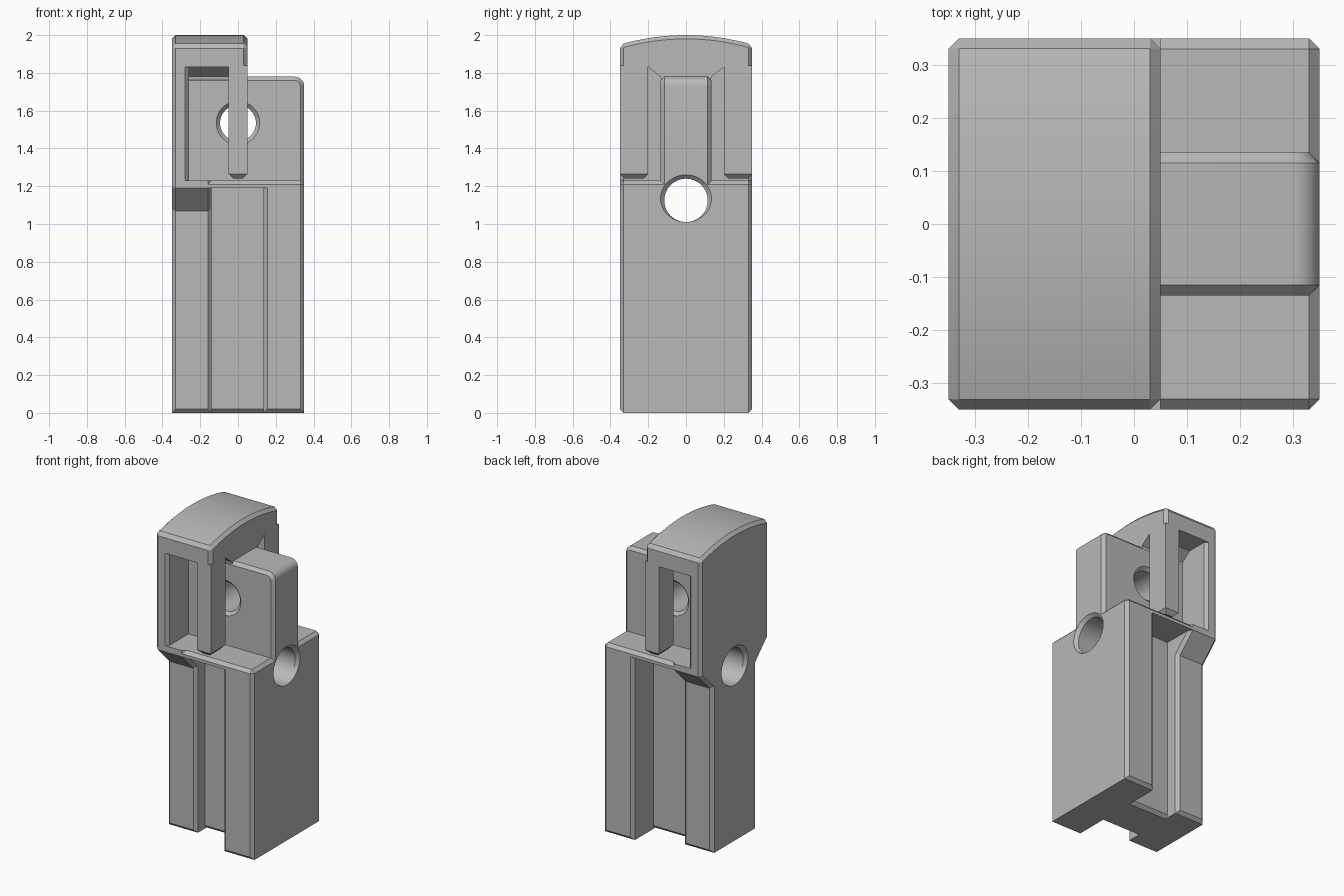
import bpy, bmesh, math
from mathutils import Vector

if "Cube" in bpy.data.objects:
    bpy.data.objects.remove(bpy.data.objects["Cube"])

GREY = (0.48, 0.48, 0.48, 1)
metal = bpy.data.materials.new("plain grey")
metal.use_nodes = True
metal.diffuse_color = GREY
metal.node_tree.nodes["Principled BSDF"].inputs["Base Color"].default_value = GREY

H = 0.35      # half width
C = 0.02      # chamfer
FLOOR = 1.23  # top of the body
CEIL = 1.83   # underside of the head


def finish(name, bm):
    bmesh.ops.recalc_face_normals(bm, faces=bm.faces)
    mesh = bpy.data.meshes.new(name)
    bm.to_mesh(mesh)
    bm.free()
    mesh.materials.append(metal)
    ob = bpy.data.objects.new(name, mesh)
    bpy.context.collection.objects.link(ob)
    return ob


def loft(rings):
    """Closed solid through rings of equal length."""
    bm = bmesh.new()
    vs = [[bm.verts.new(p) for p in r] for r in rings]
    n = len(vs[0])
    for a, b in zip(vs, vs[1:]):
        for i in range(n):
            j = (i + 1) % n
            bm.faces.new((a[i], a[j], b[j], b[i]))
    bm.faces.new(vs[0])
    bm.faces.new(vs[-1])
    return bm


def prism(name, pts, axis, lo, hi, rule=None, size=C):
    """Extrude a profile along x or y; chamfer sharp edges chosen by rule(mid, dir)."""
    place = (lambda p, t: (t, p[0], p[1])) if axis == "x" else (lambda p, t: (p[0], t, p[1]))
    bm = loft([[place(p, t) for p in pts] for t in (lo, hi)])
    bmesh.ops.recalc_face_normals(bm, faces=bm.faces)
    if rule:
        chosen = []
        for e in bm.edges:
            a, b = (v.co for v in e.verts)
            d = (b - a).normalized()
            if e.calc_face_angle() > 0.6 and rule((a + b) / 2, Vector(map(abs, d))):
                chosen.append(e)
        bmesh.ops.bevel(bm, geom=chosen, offset=size, segments=1, affect="EDGES")
    return finish(name, bm)


def box(name, x0, x1, y0, y1, z0, z1, rule=None, size=C):
    return prism(name, [(y0, z0), (y1, z0), (y1, z1), (y0, z1)], "x", x0, x1, rule, size)


def mirrored(right):
    return right + [(-y, z) for y, z in reversed(right)]


# Body: wide post, slotted core, narrow post and top slab
wide_post = box("wide_post", 0.135, H, -H, H, 0, FLOOR,
                lambda m, d: m.z > 0.01 or d.x > 0.9)
core = box("slot_core", -0.2, 0.2, -0.14, 0.14, 0, 1.2,
           lambda m, d: m.z < 0.01 and d.x > 0.9)
narrow_post = prism("narrow_post",
                    mirrored([(0.23, 0), (0.23, 1.07), (H, 1.19), (H, FLOOR)]),
                    "x", -H, -0.14,
                    lambda m, d: (d.x < 0.1 and abs(m.y) > 0.1)
                    or (m.z < 0.01 and d.x > 0.9))
slab = box("body_top", -0.3, 0.3, -H, H, 1.19, FLOOR,
           lambda m, d: m.z > 1.2 and d.x > 0.9)

# Head: side wall, arched cap and the fillet beneath it
side_wall = box("side_wall", -H, -0.26, -H, H, 1.2, 1.85, lambda m, d: d.z > 0.9)
arch = [(H * (1 - i / 8), 1.95 + 0.05 * (1 - (1 - i / 8) ** 2)) for i in range(8)]
cap_profile = [(H, CEIL)] + arch + [(0, 2.0)] + [(-y, z) for y, z in reversed(arch)] + [(-H, CEIL)]
cap = prism("arched_cap", cap_profile, "x", -H, 0.05, lambda m, d: m.z > CEIL + 0.01)
fillet = prism("ceiling_fillet",
               mirrored([(0.13, 1.75), (0.135, 1.78), (0.2, CEIL), (0.2, 1.85)]),
               "x", -0.3, 0.05)

# Central fin with a rounded outer corner
r = 0.05
corner = [(H - r + r * math.cos(a), 1.78 - r + r * math.sin(a))
          for a in (math.pi / 2 * i / 8 for i in range(9))]
fin = prism("central_fin", [(-0.3, 1.1), (H, 1.1)] + corner + [(-0.3, 1.78)],
            "y", -0.135, 0.135,
            lambda m, d: d.y < 0.1 and m.z > 1.15 and m.x > -0.25)

# Hanging tabs, front and back
for name, s in (("front_tab", -1), ("back_tab", 1)):
    box(name, -0.05, 0.05, min(s * 0.2, s * H), max(s * 0.2, s * H), 1.24, 1.84,
        lambda m, d: m.z < 1.25, 0.025)


# Hole cutters with flared mouths
def ring(axis, t, z, ru, rz):
    angles = [2 * math.pi * i / 48 for i in range(48)]
    pts = [(ru * math.cos(a), z + rz * math.sin(a)) for a in angles]
    return [(t, u, w) if axis == "x" else (u, t, w) for u, w in pts]


def cutter(name, axis, depth, inner, outer):
    stops = [(-depth - C, outer), (-depth, outer), (C - depth, inner)]
    stops += [(-t, s) for t, s in reversed(stops)]
    ob = finish(name, loft([ring(axis, t, *s) for t, s in stops]))
    ob.hide_render = True
    return ob


def cut(ob, tool):
    mod = ob.modifiers.new("hole", "BOOLEAN")
    mod.operation = "DIFFERENCE"
    mod.solver = "EXACT"
    mod.object = tool
    bpy.context.view_layer.objects.active = ob
    bpy.ops.object.modifier_apply(modifier=mod.name)


cross_hole = cutter("cross_hole_cutter", "x", H, (1.125, 0.115, 0.115), (1.135, 0.135, 0.125))
fin_hole = cutter("fin_hole_cutter", "y", 0.135, (1.535, 0.095, 0.095), (1.535, 0.115, 0.115))
for part in (wide_post, core, narrow_post, slab, side_wall, fin):
    cut(part, cross_hole)
cut(fin, fin_hole)
for tool in (cross_hole, fin_hole):
    bpy.data.objects.remove(tool)

# Smooth curved faces, keep chamfers crisp
for ob in bpy.context.scene.objects:
    ob.select_set(ob.type == "MESH")
bpy.context.view_layer.objects.active = fin
bpy.ops.object.shade_smooth_by_angle(angle=math.radians(20))
